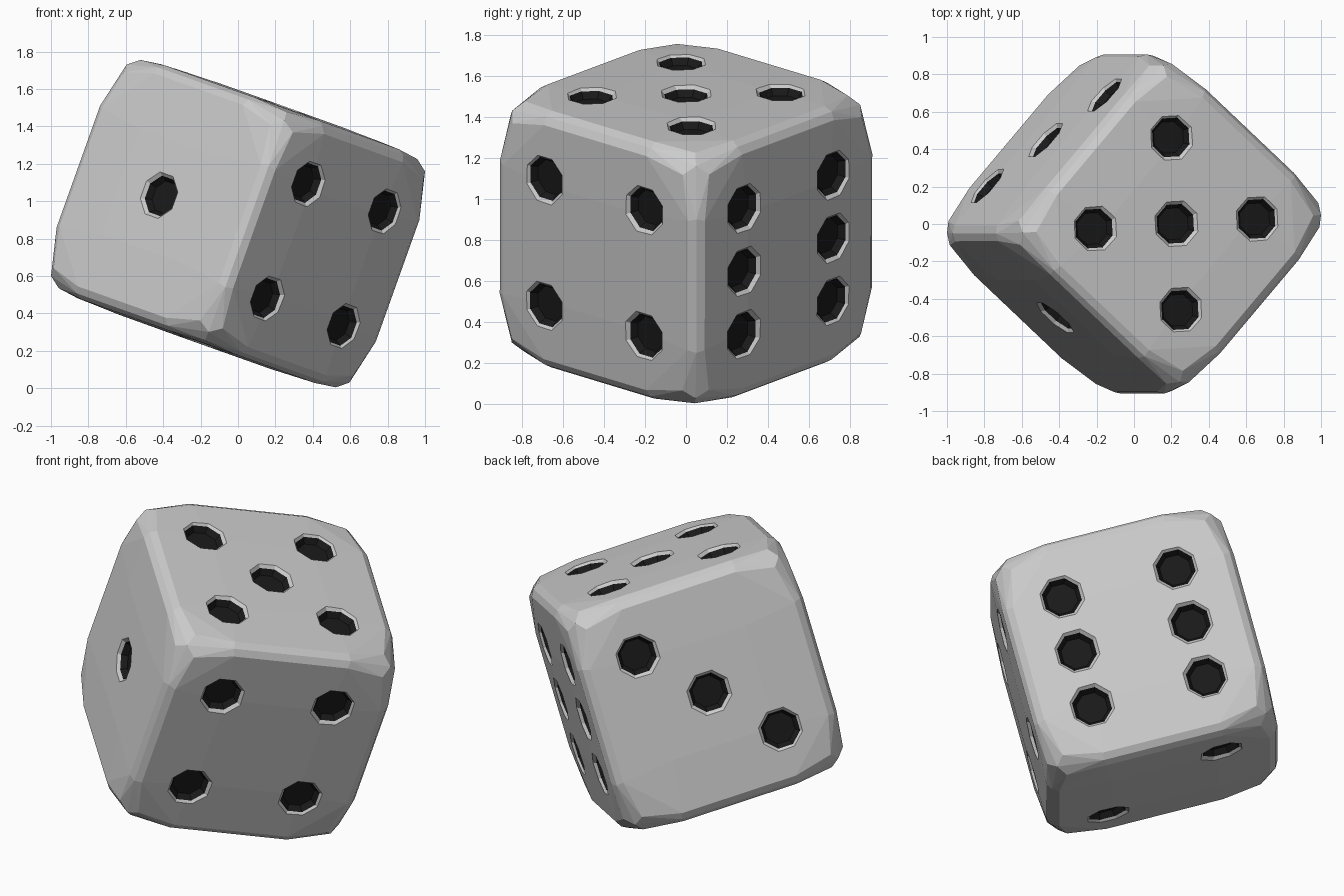
import bpy, bmesh
from math import sin, cos, pi
from itertools import permutations, product
from mathutils import Vector, Matrix

if "Cube" in bpy.data.objects:
    bpy.data.objects.remove(bpy.data.objects["Cube"])

S = 0.327           # pip spacing
TOP = 0.672         # face height above the die centre

# resting pose: die axes in world space (four-face, six-face, five-face)
n = Vector((0.337, 0.002, 0.942)).normalized()
a = Vector((0.626, 0.745, -0.228))
a = (a - n * a.dot(n)).normalized()
b = a.cross(n)
pose = Matrix((b, a, n)).transposed().to_4x4()
pose.translation = (0, 0, 0.88)

X, Y, Z = Vector((1, 0, 0)), Vector((0, 1, 0)), Vector((0, 0, 1))
# face normal, two in-plane directions, pip positions
faces = [
    (-Y, X, Z, [(0, 0)]),
    (-Z, X, Y, [(-1, 1), (1, -1)]),
    (-X, Y, Z, [(-1, -1), (0, 0), (1, 1)]),
    (X, Y, Z, [(i, j) for i in (-1, 1) for j in (-1, 1)]),
    (Z, X, Y, [(0, 0)] + [(i, j) for i in (-1, 1) for j in (-1, 1)]),
    (Y, X, Z, [(i, j) for i in (-1, 1) for j in (-1, 0, 1)]),
]
pips = [(N, U, V, (U * i + V * j) * S) for N, U, V, pts in faces for i, j in pts]


def make_object(name, bm):
    bmesh.ops.recalc_face_normals(bm, faces=bm.faces)
    me = bpy.data.meshes.new(name)
    bm.to_mesh(me)
    bm.free()
    ob = bpy.data.objects.new(name, me)
    bpy.context.collection.objects.link(ob)
    return ob


# body: hull of corner, face-corner, edge, face-rim and dome points, mirrored all round
seeds = [(0.6, 0.6, 0.6), (0.648, 0.557, 0.557), (0.642, 0.642, 0.345),
         (0.664, 0.605, 0.335), (0.673, 0.3, 0.3)]
points = {tuple(c * s for c, s in zip(p, sg))
          for q in seeds for p in permutations(q)
          for sg in product((-1, 1), repeat=3)}
bm = bmesh.new()
for p in sorted(points):
    bm.verts.new(p)
res = bmesh.ops.convex_hull(bm, input=bm.verts)
loose = [v for v in bm.verts if not v.link_faces]
bmesh.ops.delete(bm, geom=loose, context='VERTS')
bmesh.ops.dissolve_limit(bm, angle_limit=0.002, verts=bm.verts, edges=bm.edges)
body = make_object("die_body", bm)

# pip cutters: eight-sided dishes with a bevelled rim
bm = bmesh.new()
profile = [(0.148, TOP + 0.02), (0.112, TOP - 0.016), (0.09, TOP - 0.05)]
for N, U, V, c in pips:
    rings = []
    for r, h in profile:
        rings.append([bm.verts.new(c + N * h + (U * cos(t) + V * sin(t)) * r)
                      for t in (pi / 8 + k * pi / 4 for k in range(8))])
    for lo, hi in zip(rings, rings[1:]):
        for k in range(8):
            m = (k + 1) % 8
            bm.faces.new((lo[k], lo[m], hi[m], hi[k]))
    bm.faces.new(rings[0])
    bm.faces.new(rings[-1])
cutter = make_object("pip_cutter", bm)
cutter.hide_render = True

# cut the pips and bake the result
mod = body.modifiers.new("pips", 'BOOLEAN')
mod.operation = 'DIFFERENCE'
mod.solver = 'EXACT'
mod.object = cutter
deps = bpy.context.evaluated_depsgraph_get()
cut = bpy.data.meshes.new_from_object(body.evaluated_get(deps))
body.modifiers.clear()
body.data = cut
bpy.data.objects.remove(cutter)

# black inside the pips
grey = bpy.data.materials.new("grey")
grey.diffuse_color = (0.8, 0.8, 0.8, 1)
grey.use_nodes = True
grey.node_tree.nodes["Principled BSDF"].inputs["Base Color"].default_value = grey.diffuse_color
black = bpy.data.materials.new("black")
black.diffuse_color = (0.01, 0.01, 0.01, 1)
black.use_nodes = True
black.node_tree.nodes["Principled BSDF"].inputs["Base Color"].default_value = black.diffuse_color
cut.materials.clear()
cut.materials.append(grey)
cut.materials.append(black)
for f in cut.polygons:
    inside = any(
        0.5 < f.center.dot(N) < TOP - 0.019
        and (f.center - N * f.center.dot(N) - c).length < 0.115
        for N, U, V, c in pips)
    f.material_index = 1 if inside else 0
    f.use_smooth = False

# tip the die into its resting pose
cut.transform(pose)
